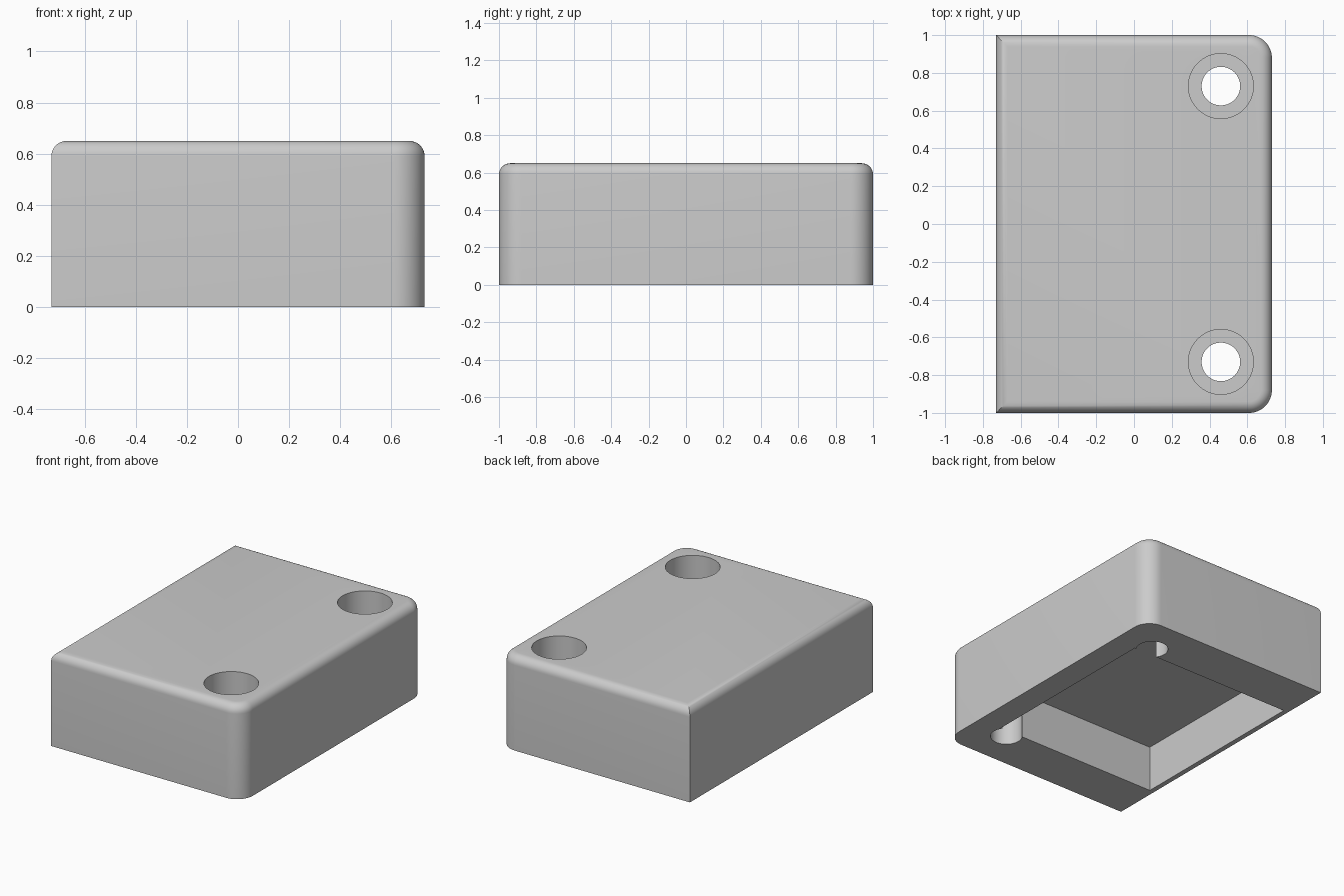
import bpy, bmesh, math

cube = bpy.data.objects.get("Cube")
if cube:
    bpy.data.objects.remove(cube, do_unlink=True)

HX, HY, H = 0.73, 1.0, 0.65      # half width, half depth, height
CORNER, FILLET = 0.12, 0.06      # upright corner radius, top edge radius
HOLE_X, HOLE_Y = 0.46, 0.73

grey = bpy.data.materials.new("light grey")
grey.use_nodes = True
grey.diffuse_color = (0.6, 0.6, 0.6, 1)
grey.node_tree.nodes["Principled BSDF"].inputs["Base Color"].default_value = (0.6, 0.6, 0.6, 1)


def outline(inset, steps=12):
    """Plan outline: square corners on one side, round corners on the other."""
    r = CORNER - inset
    pts = [(-HX + inset, HY - inset), (-HX + inset, -HY + inset)]
    for side, start in ((-1, -math.pi / 2), (1, 0)):
        for i in range(steps + 1):
            a = start + i / steps * math.pi / 2
            pts.append((HX - CORNER + r * math.cos(a),
                        side * (HY - CORNER) + r * math.sin(a)))
    return pts


# Housing block, lofted up through the rounded top edge
bm = bmesh.new()
layers = [(0, 0)]
for i in range(9):
    a = i / 8 * math.pi / 2
    layers.append((FILLET * (1 - math.cos(a)), H - FILLET + FILLET * math.sin(a)))
rings = [[bm.verts.new((x, y, z)) for x, y in outline(inset)] for inset, z in layers]
for low, high in zip(rings, rings[1:]):
    for i in range(len(low)):
        j = (i + 1) % len(low)
        bm.faces.new((low[i], low[j], high[j], high[i]))
bm.faces.new(rings[0][::-1])
bm.faces.new(rings[-1])
bmesh.ops.recalc_face_normals(bm, faces=bm.faces)
mesh = bpy.data.meshes.new("housing")
bm.to_mesh(mesh)
bm.free()
housing = bpy.data.objects.new("housing", mesh)
bpy.context.collection.objects.link(housing)
mesh.materials.append(grey)


def cut(cutter, name):
    """Subtract a cutter from the housing, then delete it."""
    cutter.name = name
    cutter.hide_render = True
    cutter.data.materials.append(grey)
    mod = housing.modifiers.new(name, 'BOOLEAN')
    mod.operation = 'DIFFERENCE'
    mod.solver = 'EXACT'
    mod.object = cutter
    bpy.context.view_layer.objects.active = housing
    bpy.ops.object.modifier_apply(modifier=name)
    bpy.data.objects.remove(cutter, do_unlink=True)


def box(x0, x1, y0, y1, z0, z1):
    bpy.ops.mesh.primitive_cube_add(size=1, location=((x0 + x1) / 2, (y0 + y1) / 2, (z0 + z1) / 2))
    ob = bpy.context.object
    ob.scale = (x1 - x0, y1 - y0, z1 - z0)
    return ob


def drill(y, radius, z0, z1):
    bpy.ops.mesh.primitive_cylinder_add(vertices=64, radius=radius, depth=z1 - z0,
                                        location=(HOLE_X, y, (z0 + z1) / 2))
    return bpy.context.object


# Underside pocket
cut(box(-0.695, 0.555, -0.67, 0.67, -0.1, 0.32), "pocket_cutter")

# Counterbored screw holes
for y in (-HOLE_Y, HOLE_Y):
    cut(drill(y, 0.102, -0.1, 0.8), "hole_cutter")
    cut(drill(y, 0.172, 0.4, 0.8), "counterbore_cutter")

# Smooth curved walls, keep crisp edges
bpy.ops.object.select_all(action='DESELECT')
housing.select_set(True)
bpy.context.view_layer.objects.active = housing
bpy.ops.object.shade_smooth_by_angle(angle=math.radians(30))
